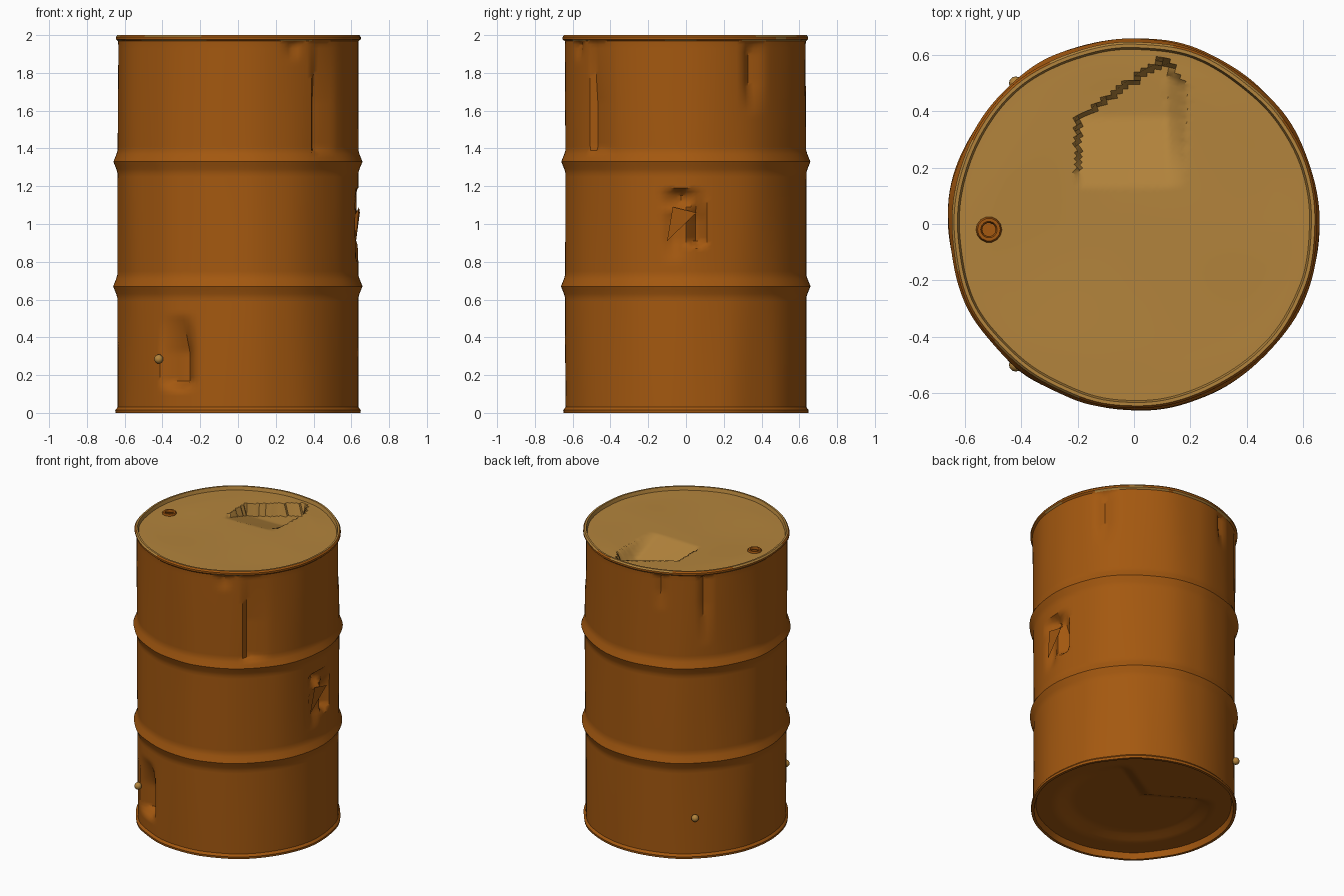
import bpy, bmesh, math
from mathutils import Vector, noise

cube = bpy.data.objects.get("Cube")
if cube:
    bpy.data.objects.remove(cube, do_unlink=True)

SEGMENTS = 144


def material(name, color):
    mat = bpy.data.materials.new(name)
    mat.use_nodes = True
    mat.diffuse_color = color
    mat.node_tree.nodes["Principled BSDF"].inputs["Base Color"].default_value = color
    return mat


rust = material("rust_orange", (0.37, 0.098, 0.005, 1))
tan = material("faded_tan", (0.45, 0.23, 0.045, 1))


def finish(obj, mats, angle=38):
    for mat in mats:
        obj.data.materials.append(mat)
    bpy.ops.object.select_all(action="DESELECT")
    obj.select_set(True)
    bpy.context.view_layer.objects.active = obj
    bpy.ops.object.shade_smooth_by_angle(angle=math.radians(angle))


def clamp(v):
    return max(0.0, min(1.0, v))


def revolve(name, profile, place, mats, keep=None, paint=None):
    """Spin a profile around z; place() turns (radius, angle, z) into a point."""
    bm = bmesh.new()
    rings = []
    for r, z in profile:
        rings.append([bm.verts.new(place(r, math.tau * i / SEGMENTS, z))
                      for i in range(SEGMENTS)])
    for low, high in zip(rings, rings[1:]):
        for i in range(SEGMENTS):
            k = (i + 1) % SEGMENTS
            bm.faces.new((low[i], low[k], high[k], high[i]))
    bmesh.ops.remove_doubles(bm, verts=bm.verts, dist=0.0001)
    bm.normal_update()
    if keep:
        gone = [f for f in bm.faces if not keep(f.calc_center_median())]
        bmesh.ops.delete(bm, geom=gone, context="FACES")
    if paint:
        for f in bm.faces:
            f.material_index = paint(f)
    mesh = bpy.data.meshes.new(name)
    bm.to_mesh(mesh)
    bm.free()
    obj = bpy.data.objects.new(name, mesh)
    bpy.context.collection.objects.link(obj)
    finish(obj, mats)
    return obj


# Wall dents: start, deepest and end angle, bottom, deepest and top height, depth
DENTS = [
    (-130, -118, -111, 0.12, 0.2, 0.52, 0.09),
    (-52, -50, -37, 1.37, 1.41, 2.05, 0.03),
    (-68, -62, -59, 1.86, 1.96, 2.0, 0.02),
    (28, 32, 41, 1.58, 1.85, 2.0, 0.03),
    (132, 136, 139, 1.48, 1.93, 2.0, 0.035),
    (107, 110, 115, 1.72, 1.93, 2.0, 0.02),
    (-1, 6, 10, 0.88, 0.93, 1.18, 0.08),
    (-12, -3, 8, 1.07, 1.14, 1.19, 0.06),
    (-11, -6, 1, 0.8, 0.98, 1.1, 0.035),
]


def tent(v, start, peak, end):
    return clamp(min((v - start) / (peak - start), (end - v) / (end - peak)))


def wall_point(r, a, z):
    deg = (math.degrees(a) + 180) % 360 - 180
    wobble = noise.noise(Vector((math.cos(a) * 3, math.sin(a) * 3, z * 0.8))) * 0.009
    push = 0
    if 0.03 < z < 1.965:
        for a0, a1, a2, z0, z1, z2, depth in DENTS:
            push = max(push, depth * tent(deg, a0, a1, a2)
                       * min(1, 1.6 * tent(z, z0, z1, z2)))
    r += wobble - push
    return (r * math.cos(a), r * math.sin(a), z)


# Wall with rolled rims and two ribs
def wall_radius(z):
    return 0.637 + sum(0.022 * clamp(1 - abs(z - rib) / 0.055) for rib in (0.67, 1.33))


wall = [(0.615, 0.05), (0.63, 0), (0.648, 0), (0.65, 0.015), (0.637, 0.03)]
wall += [(wall_radius(i / 50 + 0.01), i / 50 + 0.01) for i in range(2, 98)]
wall += [(0.638, 1.968), (0.65, 1.978), (0.65, 1.99), (0.642, 2),
         (0.63, 2), (0.622, 1.972)]


def rim_paint(f):
    c = f.calc_center_median()
    return 1 if c.z > 1.97 and c.xy.length < 0.645 else 0


revolve("barrel_wall", wall, wall_point, [rust, tan], paint=rim_paint)


# Lid with a pressed dent toward the back and a filler hole
def lid_point(r, a, z):
    x, y = r * math.cos(a), r * math.sin(a)
    edge = min(0.37 + 0.7 * (x + 0.2), 0.58, 0.58 - 1.5 * (x - 0.11))
    if -0.2 < x < 0.18 and y < edge:
        z -= 0.08 * clamp((y - 0.13) / 0.25) * clamp((0.19 - x) / 0.07)
    z += noise.noise(Vector((x * 2, y * 2, 0))) * 0.008 * clamp((0.6 - r) / 0.1)
    return (x, y, z)


BUNG = Vector((-0.515, -0.02, 1.978))
lid = [(0.63 * (1 - i / 42), 1.976) for i in range(43)]
revolve("lid", lid, lid_point, [tan], keep=lambda c: (c - BUNG).xy.length > 0.032)


# Recessed bottom with a shallow buckle
def bottom_point(r, a, z):
    x, y = r * math.cos(a), r * math.sin(a)
    z += 0.03 * clamp((0.5 - r) / 0.1) * clamp((0.15 - y + abs(x) * 0.6) / 0.08)
    return (x, y, z)


revolve("bottom", [(0.63 * i / 24, 0.04) for i in range(25)], bottom_point, [rust])

# Rusty ring around the filler hole
bpy.ops.mesh.primitive_torus_add(location=BUNG, major_radius=0.035, minor_radius=0.011,
                                 major_segments=14, minor_segments=6)
bpy.context.object.name = "filler_ring"
finish(bpy.context.object, [rust], 60)

# Rivet knobs low on the wall
for name, side in (("front_knob", -1), ("back_knob", 1)):
    bpy.ops.mesh.primitive_uv_sphere_add(segments=12, ring_count=8, radius=0.024,
                                         location=(-0.42, side * 0.5, 0.285))
    bpy.context.object.name = name
    finish(bpy.context.object, [tan], 60)

# Torn metal flap over the side hole
flap = bpy.data.meshes.new("torn_flap")
flap.from_pydata([(0.625, -0.1, 0.91), (0.645, 0.055, 1.06), (0.64, -0.07, 1.09),
                  (0.615, -0.02, 1.04)], [], [(0, 1, 2), (0, 3, 1), (1, 3, 2), (2, 3, 0)])
flap_obj = bpy.data.objects.new("torn_flap", flap)
bpy.context.collection.objects.link(flap_obj)
flap.materials.append(rust)
